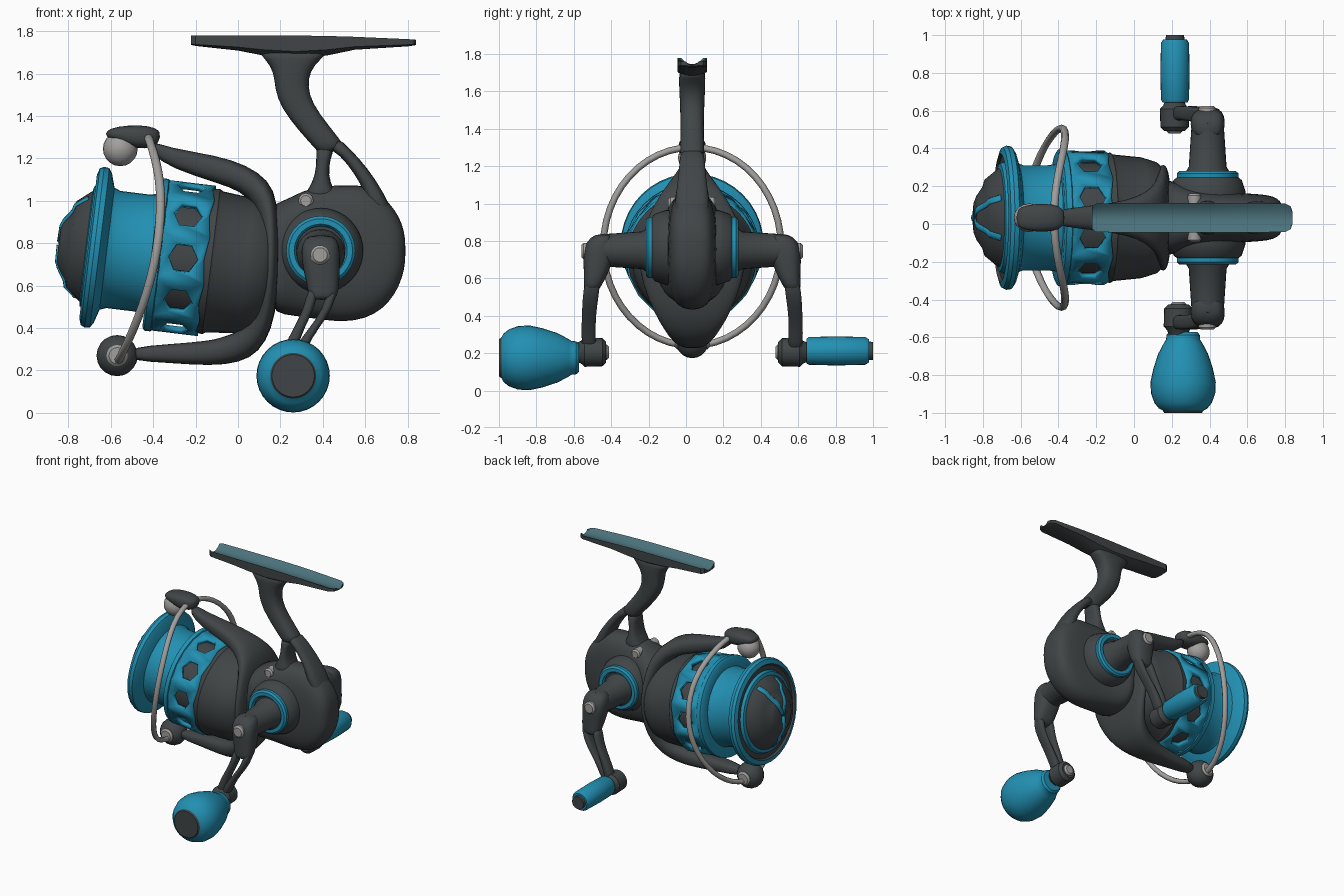
import bpy, bmesh, math
from mathutils import Vector as V

if "Cube" in bpy.data.objects:
    bpy.data.objects.remove(bpy.data.objects["Cube"])

Y0 = 0.033                                   # centre plane of the reel


def mat(name, rgb):
    m = bpy.data.materials.new(name)
    m.diffuse_color = (*rgb, 1)
    m.use_nodes = True
    m.node_tree.nodes["Principled BSDF"].inputs["Base Color"].default_value = m.diffuse_color
    return m


DARK = mat("charcoal", (0.052, 0.060, 0.063))
BLUE = mat("bright_teal", (0.016, 0.28, 0.45))
SILVER = mat("silver", (0.36, 0.35, 0.34))
PAD = mat("dull_teal", (0.07, 0.17, 0.20))


def finish(name, bm, mats, smooth_all=False, sub=0):
    bmesh.ops.remove_doubles(bm, verts=bm.verts, dist=1e-5)
    bmesh.ops.recalc_face_normals(bm, faces=bm.faces)
    me = bpy.data.meshes.new(name)
    bm.to_mesh(me)
    bm.free()
    for m in mats:
        me.materials.append(m)
    ob = bpy.data.objects.new(name, me)
    bpy.context.collection.objects.link(ob)
    if smooth_all:
        me.polygons.foreach_set("use_smooth", [True] * len(me.polygons))
    else:
        bpy.ops.object.select_all(action='DESELECT')
        ob.select_set(True)
        bpy.context.view_layer.objects.active = ob
        bpy.ops.object.shade_smooth_by_angle(angle=math.radians(35))
    if sub:
        md = ob.modifiers.new("smooth", 'SUBSURF')
        md.levels = md.render_levels = sub
    return ob


def loft(name, secs, m, n=16, p=0.75, closed=False, sub=1):
    """Skin rounded sections, each given as centre and two half axes."""
    bm = bmesh.new()
    rings = []
    for c, a, b in secs:
        ring = []
        for i in range(n):
            t = 2 * math.pi * i / n
            co, si = math.cos(t), math.sin(t)
            ring.append(bm.verts.new(c + a * math.copysign(abs(co) ** p, co)
                                     + b * math.copysign(abs(si) ** p, si)))
        rings.append(ring)
    for k in range(len(rings) if closed else len(rings) - 1):
        r, q = rings[k], rings[(k + 1) % len(rings)]
        for i in range(n):
            j = (i + 1) % n
            bm.faces.new((r[i], r[j], q[j], q[i]))
    if not closed:
        bm.faces.new(rings[0])
        bm.faces.new(rings[-1])
    return finish(name, bm, [m], True, sub)


def band(name, rows, m, side=0, **kw):
    """Loft from side-profile rows: x1, z1, x2, z2, half width, y offset."""
    secs = []
    for x1, z1, x2, z2, hw, *d in rows:
        y = Y0 + side * (d[0] if d else 0)
        secs.append((V(((x1 + x2) / 2, y, (z1 + z2) / 2)),
                     V(((x2 - x1) / 2, 0, (z2 - z1) / 2)), V((0, hw, 0))))
    return loft(name, secs, m, **kw)


def lathe(name, o, axis, prof, mats, seg=40):
    """Turn a profile of (distance, radius, material) around an axis."""
    axis = V(axis).normalized()
    e1 = V((1, 0, 0)) if abs(axis.y) > 0.9 else V((0, 1, 0))
    e2 = axis.cross(e1)
    bm = bmesh.new()
    rings = []
    for u, r, *_ in prof:
        base = V(o) + axis * u
        if r == 0:
            rings.append([bm.verts.new(base)] * seg)
        else:
            rings.append([bm.verts.new(base + e1 * r * math.cos(2 * math.pi * i / seg)
                                       + e2 * r * math.sin(2 * math.pi * i / seg)) for i in range(seg)])
    for k in range(len(prof) - 1):
        for i in range(seg):
            j = (i + 1) % seg
            vs = list(dict.fromkeys((rings[k][i], rings[k][j], rings[k + 1][j], rings[k + 1][i])))
            if len(vs) > 2:
                f = bm.faces.new(vs)
                f.material_index = prof[k][2] if len(prof[k]) > 2 else 0
    return finish(name, bm, mats)


def disc(name, o, axis, u0, u1, r, m, seg=20):
    b = min(0.3 * r, 0.012)
    return lathe(name, o, axis, [(u0, 0), (u0, r), (u1 - b, r), (u1, r - b), (u1, 0)], [m], seg)


# gearbox body, lofted from front to tail
band("gearbox", [(x, a, x, b, w) for x, a, b, w in [
    (.14, .48, .99, .22), (.22, .46, 1.0, .19), (.3, .45, 1.05, .165), (.4, .435, 1.075, .145),
    (.5, .425, 1.075, .135), (.6, .44, 1.08, .13), (.68, .485, 1.03, .125), (.74, .555, .96, .115),
    (.777, .64, .89, .09), (.79, .72, .81, .05)]], DARK, n=20, p=.72)

# stem with two struts around the opening
band("stem", [(.06, 1.72, .46, 1.72, .07), (.13, 1.67, .39, 1.67, .072), (.17, 1.6, .34, 1.61, .07),
              (.172, 1.53, .33, 1.54, .066), (.2, 1.44, .35, 1.46, .064), (.285, 1.33, .425, 1.36, .064),
              (.36, 1.25, .48, 1.29, .066), (.39, 1.21, .51, 1.25, .06)], DARK)
band("rear_strut", [(.41, 1.25, .46, 1.31, .064), (.48, 1.22, .53, 1.245, .068), (.55, 1.125, .615, 1.15, .075),
                    (.6, 1.04, .68, 1.05, .09), (.62, .9, .76, .9, .1)], DARK)
band("front_strut", [(.365, 1.27, .46, 1.25, .064), (.37, 1.2, .435, 1.2, .066), (.365, 1.12, .425, 1.12, .075),
                     (.33, 1.05, .45, 1.05, .09), (.28, .98, .5, .98, .1)], DARK)

# mounting foot with a hollowed pad on top
bm = bmesh.new()
rows = []
S = [i / 4 - 1 for i in range(9)]
for x, zb, hw, drop in [(-.222, 1.735, .06, 0), (-.2, 1.73, .076, 0), (0, 1.708, .078, 0), (.12, 1.685, .078, 0),
                        (.27, 1.67, .078, 0), (.42, 1.685, .078, .002), (.55, 1.712, .078, .006),
                        (.8, 1.728, .076, .017), (.83, 1.732, .06, .019), (.838, 1.734, .035, .02)]:
    top = [bm.verts.new((x, Y0 + s * hw, 1.745 - drop * .3 + (.034 - drop * .7) * s * s)) for s in S]
    bot = [bm.verts.new((x, Y0 + s * hw, zb + (1.745 - zb) * .45 * s * s)) for s in reversed(S)]
    rows.append(top + bot)
for a, b in zip(rows, rows[1:]):
    for i in range(18):
        j = (i + 1) % 18
        bm.faces.new((a[i], a[j], b[j], b[i])).material_index = 1 if i < 8 else 0
bm.faces.new(rows[0])
bm.faces.new(rows[-1])
finish("foot", bm, [DARK, PAD])

# spool assembly on a slightly raised axis
O = V((-.26, Y0, .73))
A = V((-.9925, 0, .122)).normalized()
E1 = V((0, 1, 0))
UP = E1.cross(A)
if UP.z < 0:
    UP = -UP
lathe("rotor_cup", O, A, [(.11, 0), (.11, .29), (-.09, .295), (-.09, .34), (-.135, .345), (-.15, .335), (-.3, .32),
                          (-.38, .295), (-.43, .25), (-.45, .18), (-.45, 0)], [DARK])
lathe("spool", O, A, [(.1, .28), (.1, .345), (.11, .362), (.14, .362), (.15, .345), (.15, .285), (.2, .278),
                      (.33, .278), (.36, .29), (.38, .355), (.395, .378), (.42, .382), (.44, .372), (.45, .34, 1),
                      (.435, .33, 1), (.435, .295), (.455, .285), (.46, .262, 1), (.475, .25, 1), (.53, .205, 1),
                      (.54, .17, 1), (.575, .12, 1), (.588, .09, 1), (.59, 0)], [BLUE, DARK])

# perforated skirt: ten cells, each with a hexagonal hole
bm = bmesh.new()
inner = [(.068, 0), (.035, 10.5), (-.035, 10.5), (-.072, 0), (-.035, -10.5), (.035, -10.5)]
outer = [(.12, 0), (.12, 18), (-.115, 18), (-.1, 0), (-.115, -18), (.12, -18)]


def skirt_point(u, deg):
    t = math.radians(deg)
    return O + A * u + (E1 * math.cos(t) + UP * math.sin(t)) * .357


for k in range(10):
    a, b = [[bm.verts.new(skirt_point(u, d + 36 * k)) for u, d in ring] for ring in (inner, outer)]
    for i in range(6):
        j = (i + 1) % 6
        bm.faces.new((a[i], a[j], b[j], b[i]))
skirt = finish("spool_skirt", bm, [BLUE])
sol = skirt.modifiers.new("thickness", 'SOLIDIFY')
sol.thickness = .032
sol.offset = -1

# thin spokes on the drag knob
for deg in (65, 115, 270):
    t = math.radians(deg)
    out, tan = E1 * math.cos(t) + UP * math.sin(t), -E1 * math.sin(t) + UP * math.cos(t)
    loft("knob_spoke", [(O + A * u + out * r, tan * .018, A * .008) for u, r in
                        [(.59, .01), (.588, .09), (.575, .122), (.542, .172), (.532, .207), (.478, .25)]],
         BLUE, n=8, sub=0)

# rotor yoke with upper and lower arms
band("rotor_yoke", [(-.42, 1.29, -.41, 1.22, .04), (-.33, 1.25, -.31, 1.15, .055), (-.1, 1.215, -.09, 1.08, .08),
                    (.04, 1.17, .01, 1.045, .115), (.145, 1.1, .08, .98, .17), (.19, 1.0, .105, .87, .24),
                    (.2, .75, .115, .72, .3), (.19, .55, .105, .58, .27), (.16, .39, .08, .46, .21),
                    (.1, .285, .02, .39, .155), (.01, .235, -.08, .355, .115), (-.13, .22, -.14, .34, .085),
                    (-.32, .235, -.32, .325, .06), (-.52, .245, -.52, .31, .045)], DARK)

# bail wire loop
secs = []
for i in range(48):
    t = 2 * math.pi * i / 48
    z = .77 + .53 * math.cos(t)
    x = -.365 - (.35 if z < 1 else .65) * (z - 1) ** 2
    secs.append((V((x, Y0 + .475 * math.sin(t), z)), V((0, math.sin(t), math.cos(t))) * .018, V((.021, 0, 0))))
loft("bail_wire", secs, SILVER, n=8, p=1, closed=True, sub=0)

# bail pivots and line roller
band("bail_cover", [(-.625, 1.3, -.625, 1.33, .045), (-.57, 1.28, -.57, 1.352, .07), (-.48, 1.24, -.46, 1.36, .078),
                    (-.4, 1.25, -.385, 1.345, .065), (-.37, 1.28, -.365, 1.32, .03)], DARK)


def ball(name, x, z, r, ry, m):
    secs = []
    for i in range(11):
        t = math.pi * (.03 + .94 * i / 10)
        q = r * math.sin(t)
        secs.append((V((x, Y0 - ry * math.cos(t), z)), V((q, 0, 0)), V((0, 0, q))))
    loft(name, secs, m, n=20, p=1, sub=0)


ball("line_roller", -.555, 1.245, .082, .075, SILVER)
ball("lower_bail_pivot", -.57, .27, .097, .09, DARK)

# crank hubs, arms and fasteners on both sides
lathe("drive_hub", (.39, Y0, .765), (0, 1, 0), [(-.22, 0), (-.22, .155), (-.2, .18), (-.14, .2), (.14, .2),
                                              (.2, .18), (.22, .155), (.22, 0)], [DARK])
for s in (-1, 1):
    ax = (0, s, 0)
    hub = (.39, Y0, .765)
    disc("lower_pivot_screw", (-.57, Y0, .27), ax, .07, .092, .05, SILVER)
    disc("body_screw", (.32, Y0, 1.0), ax, .06, .128, .036, SILVER, 12)
    lathe("hub_ring", hub, ax, [(.2, .163), (.235, .163), (.247, .15), (.247, .125), (.23, .115)], [BLUE])
    lathe("crank_boss", (.39, Y0, .75), ax, [(.2, .118), (.25, .112), (.27, .1), (.45, .088), (.5, .085), (.52, 0)],
          [DARK], 28)
    band("crank_elbow", [(.33, .84, .45, .84, .04, .47), (.3, .8, .478, .8, .075, .495), (.295, .73, .483, .73, .085, .5),
                         (.315, .64, .48, .64, .07, .51), (.33, .57, .475, .57, .05, .53),
                         (.335, .53, .46, .53, .04, .54)], DARK, s)
    disc("crank_screw", (.387, Y0, .745), ax, .54, .592, .046, SILVER, 14)
    band("crank_strut_front", [(.33, .6, .385, .6, .045, .53), (.31, .49, .36, .49, .042, .545),
                               (.262, .4, .312, .4, .038, .552), (.215, .31, .28, .31, .038, .555),
                               (.18, .2, .26, .2, .04, .55)], DARK, s)
    band("crank_strut_back", [(.425, .6, .475, .6, .045, .53), (.4, .49, .448, .49, .042, .545),
                              (.337, .4, .38, .4, .038, .552), (.265, .31, .325, .31, .038, .555),
                              (.22, .2, .28, .2, .04, .55)], DARK, s)
    px = .235 if s < 0 else .215
    lathe("crank_end", (px, Y0, .205), ax, [(.46, 0), (.46, .055), (.48, .075), (.575, .078), (.595, .06), (.62, .05),
                                           (.64, 0)], [DARK], 24)
    disc("crank_end_screw", (px, Y0, .205), (0, -s, 0), -.47, -.445, .042, SILVER, 14)

# large round knob at the front, slim knob at the back
lathe("large_knob", (.26, Y0, .175), (0, -1, 0), [
    (.605, 0), (.605, .075), (.62, .088), (.645, .09), (.66, .1), (.72, .132), (.8, .158), (.87, .173), (.93, .17),
    (.98, .152), (1.01, .128), (1.02, .108, 1), (1.033, .1, 1), (1.033, 0)], [BLUE, DARK], 32)
lathe("slim_knob", (.217, Y0, .212), (0, 1, 0), [
    (.61, 0), (.61, .066), (.625, .074), (.77, .078), (.925, .074), (.945, .062), (.945, .05, 1), (.967, .048, 1),
    (.967, 0)], [BLUE, DARK], 24)
